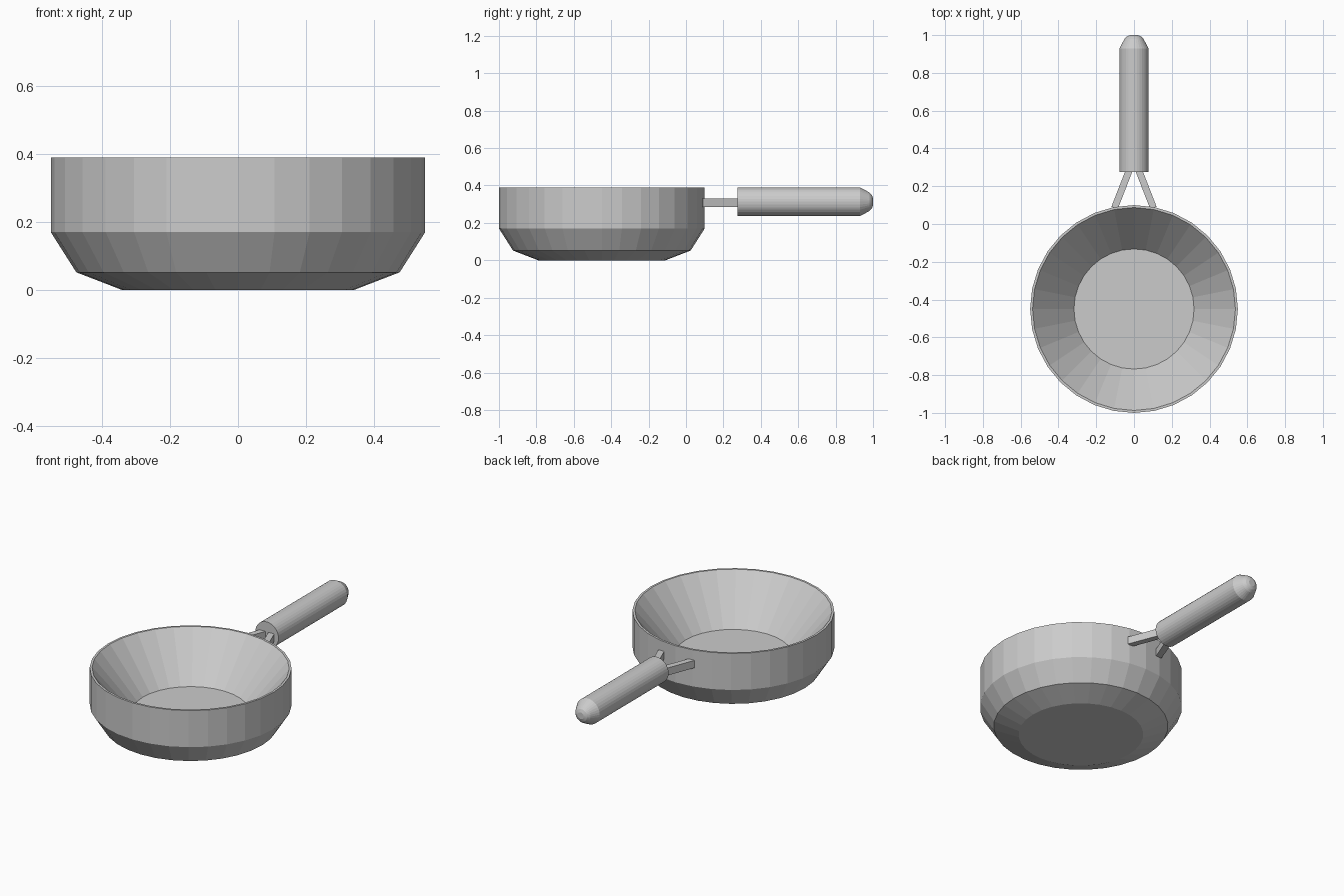
import bpy, bmesh, math
from mathutils import Matrix, Vector

if "Cube" in bpy.data.objects:
    bpy.data.objects.remove(bpy.data.objects["Cube"])

metal = bpy.data.materials.new("light grey metal")
metal.diffuse_color = (0.6, 0.6, 0.6, 1)
metal.use_nodes = True
metal.node_tree.nodes["Principled BSDF"].inputs["Base Color"].default_value = metal.diffuse_color


def finish(name, bm, matrix):
    bmesh.ops.recalc_face_normals(bm, faces=bm.faces[:])
    bm.transform(matrix)
    mesh = bpy.data.meshes.new(name)
    bm.to_mesh(mesh)
    bm.free()
    mesh.materials.append(metal)
    obj = bpy.data.objects.new(name, mesh)
    bpy.context.collection.objects.link(obj)
    return obj


def lathe(name, profile, sides, matrix):
    """Closed solid turned about z from (radius, height) points, capped at both ends."""
    bm = bmesh.new()
    rings = []
    for r, z in profile:
        rings.append([bm.verts.new((r * math.cos(2 * math.pi * i / sides),
                                    r * math.sin(2 * math.pi * i / sides), z))
                      for i in range(sides)])
    for a, b in zip(rings, rings[1:]):
        for i in range(sides):
            j = (i + 1) % sides
            bm.faces.new((a[i], a[j], b[j], b[i]))
    bm.faces.new(rings[0])
    bm.faces.new(rings[-1])
    return finish(name, bm, matrix)


# Pan: outer wall up to the rim, then sloping inner wall down to the floor
lathe("pan_bowl",
      [(0.34, 0), (0.475, 0.052), (0.55, 0.17), (0.55, 0.39), (0.537, 0.39), (0.318, 0.13)],
      32, Matrix.Translation((0, -0.45, 0)))

# Round grip lying along y with a tapered tip
lathe("handle_grip",
      [(0.077, 0.275), (0.077, 0.93), (0.05, 0.98), (0.037, 0.993), (0.02, 1.0)],
      32, Matrix.Translation((0, 0, 0.313)) @ Matrix.Rotation(-math.pi / 2, 4, 'X'))

# Two square prongs joining the pan to the grip
for side, label in ((-1, "left"), (1, "right")):
    start = Vector((side * 0.103, 0.085, 0.308))
    end = Vector((side * 0.027, 0.28, 0.308))
    d = end - start
    bm = bmesh.new()
    bmesh.ops.create_cube(bm, size=1)
    bmesh.ops.scale(bm, vec=(0.036, d.length, 0.045), verts=bm.verts)
    turn = Matrix.Rotation(math.atan2(-d.x, d.y), 4, 'Z')
    finish("handle_prong_" + label, bm, Matrix.Translation((start + end) / 2) @ turn)
